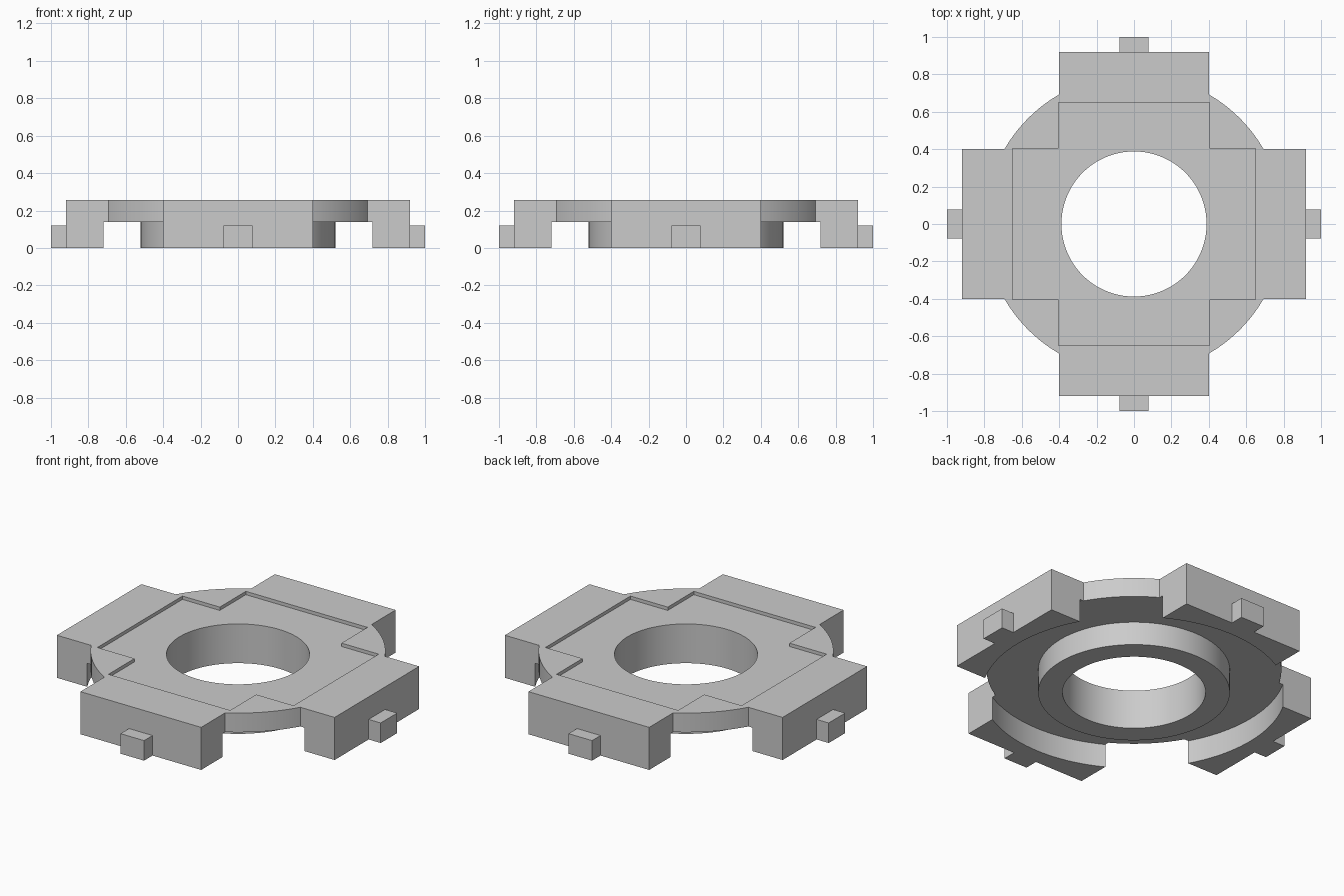
import bpy
import math

cube = bpy.data.objects.get("Cube")
if cube:
    bpy.data.objects.remove(cube, do_unlink=True)

grey = bpy.data.materials.new("plain_grey")
grey.use_nodes = True
grey.diffuse_color = (0.6, 0.6, 0.6, 1)
grey.node_tree.nodes["Principled BSDF"].inputs["Base Color"].default_value = (0.6, 0.6, 0.6, 1)

HEIGHT = 0.255      # overall thickness
DISC_BASE = 0.14    # underside of the disc
ARM = 0.92          # arm reach
HALF = 0.4          # arm half width
RECESS = 0.02       # depth of the cross shaped recess


def finish(name):
    obj = bpy.context.object
    obj.name = name
    bpy.ops.object.transform_apply(location=True, rotation=True, scale=True)
    obj.data.materials.append(grey)
    return obj


def box(name, half_x, half_y, z0, z1, x=0, y=0):
    bpy.ops.mesh.primitive_cube_add(size=2, location=(x, y, (z0 + z1) / 2))
    bpy.context.object.scale = (half_x, half_y, (z1 - z0) / 2)
    return finish(name)


def cylinder(name, radius, z0, z1):
    bpy.ops.mesh.primitive_cylinder_add(vertices=128, radius=radius, depth=z1 - z0,
                                        location=(0, 0, (z0 + z1) / 2))
    return finish(name)


def combine(target, other, operation):
    mod = target.modifiers.new(operation.lower(), 'BOOLEAN')
    mod.operation = operation
    mod.solver = 'EXACT'
    mod.object = other
    bpy.context.view_layer.objects.active = target
    bpy.ops.object.modifier_apply(modifier=mod.name)
    bpy.data.objects.remove(other, do_unlink=True)


# Four arms, hollowed underneath by a round undercut
body = box("cross_plate", ARM, HALF, 0, HEIGHT)
combine(body, box("cross_bar", HALF, ARM, 0, HEIGHT), 'UNION')
combine(body, cylinder("undercut", 0.823, -0.1, DISC_BASE), 'DIFFERENCE')

# Disc between the arms and the hub below it
combine(body, cylinder("disc", 0.8, DISC_BASE, HEIGHT), 'UNION')
combine(body, cylinder("hub", 0.52, 0, 0.2), 'UNION')

# Shallow cross recess on top and the central hole
recess = box("recess", 0.65, 0.403, HEIGHT - RECESS, HEIGHT + 0.1)
combine(recess, box("recess_bar", 0.403, 0.65, HEIGHT - RECESS, HEIGHT + 0.1), 'UNION')
combine(body, recess, 'DIFFERENCE')
combine(body, cylinder("hole", 0.388, -0.1, HEIGHT + 0.1), 'DIFFERENCE')

bpy.ops.object.select_all(action='DESELECT')
body.select_set(True)
bpy.context.view_layer.objects.active = body
bpy.ops.object.shade_smooth_by_angle(angle=math.radians(30))

# Small tab on the end of each arm
for side, dx, dy in (("left", 1, 0), ("right", -1, 0), ("front", 0, -1), ("back", 0, 1)):
    box(side + "_tab", 0.04 if dx else 0.078, 0.04 if dy else 0.078, 0, 0.12,
        x=dx * 0.96, y=dy * 0.96)
